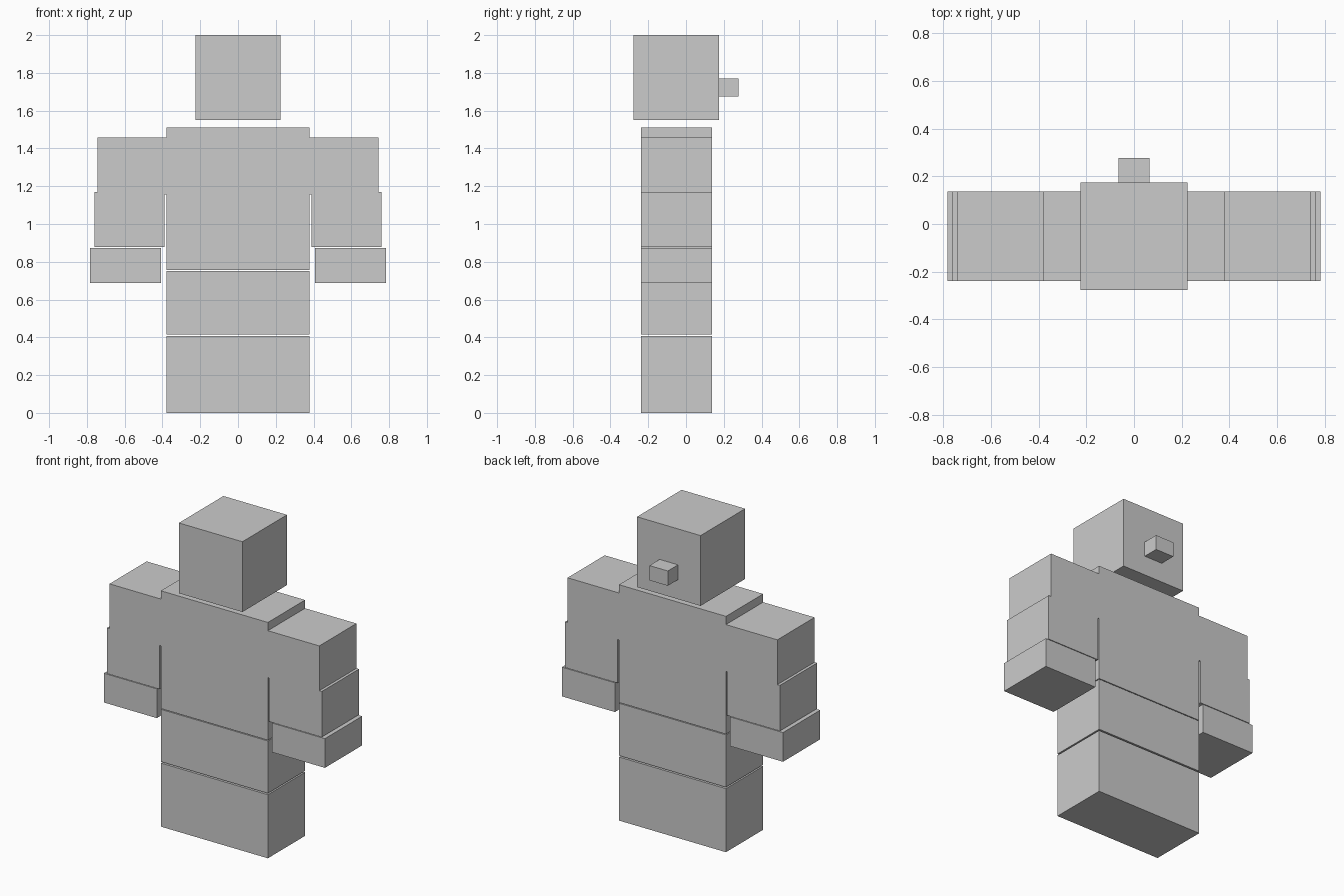
import bpy

if "Cube" in bpy.data.objects:
    bpy.data.objects.remove(bpy.data.objects["Cube"])

grey = bpy.data.materials.new("plain grey")
grey.diffuse_color = (0.6, 0.6, 0.6, 1)
grey.use_nodes = True
grey.node_tree.nodes["Principled BSDF"].inputs["Base Color"].default_value = grey.diffuse_color

# Shared front and back of the body parts
BODY_Y = (-0.239, 0.137)


def box(name, x, y, z):
    """Box spanning the given (low, high) ranges."""
    bpy.ops.mesh.primitive_cube_add(size=1)
    ob = bpy.context.object
    ob.name = name
    for v in ob.data.vertices:
        for i, (lo, hi) in enumerate((x, y, z)):
            v.co[i] = lo if v.co[i] < 0 else hi
    ob.data.materials.append(grey)
    return ob


# Head with a small knob on the back
box("head", (-0.225, 0.225), (-0.277, 0.174), (1.55, 2.0))
box("head_knob", (-0.065, 0.065), (0.174, 0.277), (1.675, 1.77))

# Torso and stacked leg blocks, with thin gaps between them
for name, z in (("torso", (0.756, 1.51)),
                ("upper_legs", (0.416, 0.751)),
                ("lower_legs", (0.0, 0.407))):
    box(name, (-0.379, 0.379), BODY_Y, z)

# Arms step outward towards the hands, on both sides
for side, s in (("left", -1), ("right", 1)):
    for name, inner, outer, z in (("upper_arm", 0.37, 0.743, (1.157, 1.457)),
                                  ("lower_arm", 0.388, 0.761, (0.878, 1.17)),
                                  ("hand", 0.408, 0.783, (0.687, 0.874))):
        box(f"{side}_{name}", sorted((s * inner, s * outer)), BODY_Y, z)
